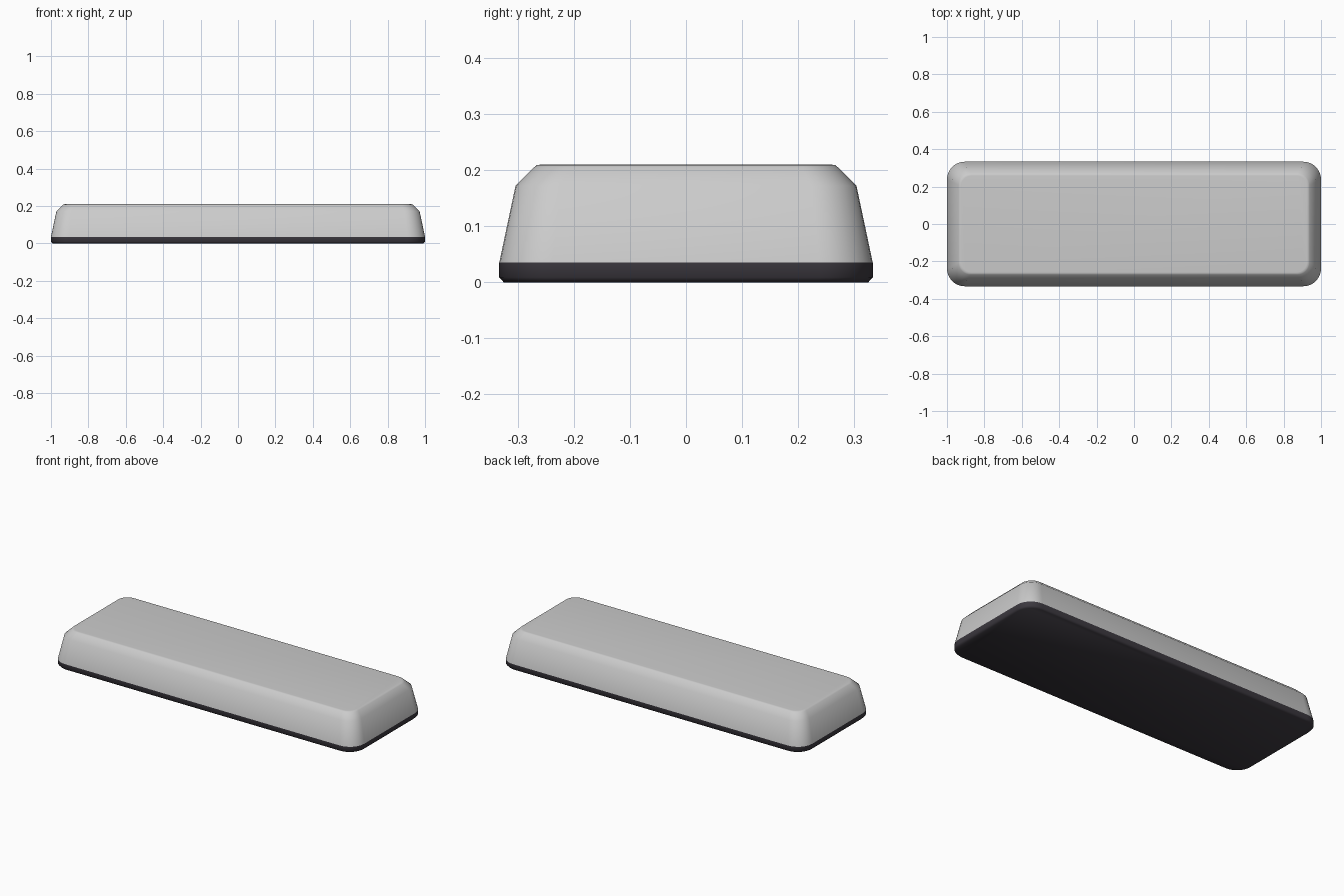
import bpy, bmesh, math

if "Cube" in bpy.data.objects:
    bpy.data.objects.remove(bpy.data.objects["Cube"])

SEG = 8  # segments per rounded corner


def ring(bm, hx, hy, r, z):
    """Rounded rectangle loop of vertices at height z."""
    verts = []
    for i, (sx, sy) in enumerate([(1, 1), (-1, 1), (-1, -1), (1, -1)]):
        for k in range(SEG + 1):
            a = math.pi / 2 * (i + k / SEG)
            verts.append(bm.verts.new((sx * (hx - r) + r * math.cos(a),
                                       sy * (hy - r) + r * math.sin(a), z)))
    return verts


def loft(name, profile, color=None):
    """Capped solid through rounded rectangles given as (inset, z)."""
    bm = bmesh.new()
    rings = [ring(bm, 1 - d, 0.333 - d, 0.095 - 0.5 * d, z) for d, z in profile]
    n = len(rings[0])
    for a, b in zip(rings, rings[1:]):
        for i in range(n):
            j = (i + 1) % n
            bm.faces.new((a[i], a[j], b[j], b[i]))
    bm.faces.new(rings[0][::-1])
    bm.faces.new(rings[-1])
    me = bpy.data.meshes.new(name)
    bm.to_mesh(me)
    bm.free()
    ob = bpy.data.objects.new(name, me)
    bpy.context.collection.objects.link(ob)
    if color:
        mat = bpy.data.materials.new(name + "_dark")
        mat.diffuse_color = color
        mat.use_nodes = True
        mat.node_tree.nodes["Principled BSDF"].inputs["Base Color"].default_value = mat.diffuse_color
        me.materials.append(mat)
    bpy.ops.object.select_all(action='DESELECT')
    ob.select_set(True)
    bpy.context.view_layer.objects.active = ob
    bpy.ops.object.shade_smooth_by_angle(angle=math.radians(50))
    return ob


# dark base strip with a small lower chamfer
loft("base_plate", [(0.008, 0), (0, 0.009), (0, 0.035)], (0.045, 0.04, 0.05, 1))

# tapered body with chamfered, softly rounded top edge
loft("tapered_body", [(0, 0.035), (0.029, 0.172), (0.062, 0.205),
                      (0.067, 0.209), (0.075, 0.21)])
